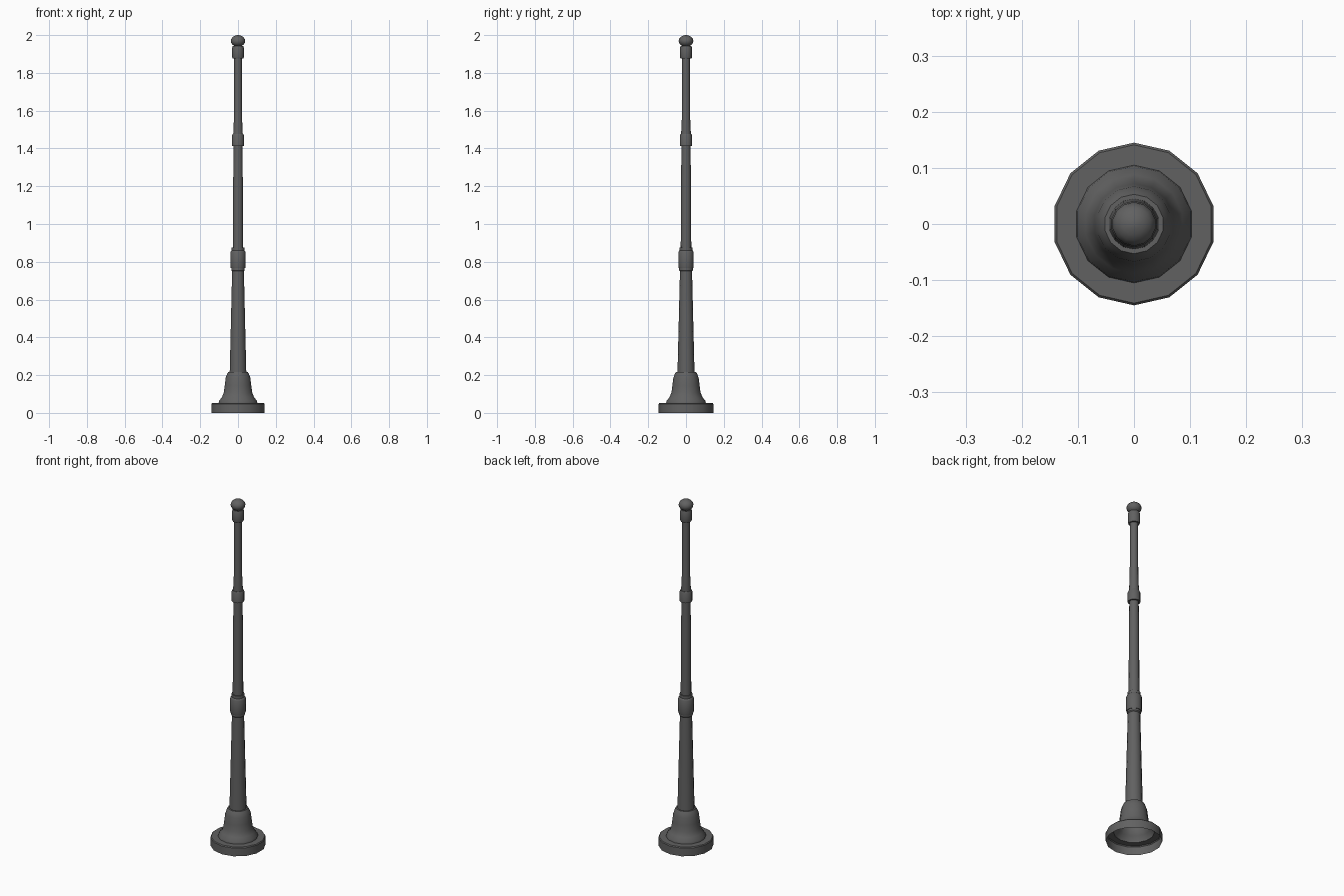
import bpy, bmesh, math

if "Cube" in bpy.data.objects:
    bpy.data.objects.remove(bpy.data.objects["Cube"])

SIDES = 14

metal = bpy.data.materials.new("dark_grey_metal")
metal.diffuse_color = (0.12, 0.12, 0.12, 1)
metal.use_nodes = True
metal.node_tree.nodes["Principled BSDF"].inputs["Base Color"].default_value = metal.diffuse_color


def lathe(name, profile, cap_top=False):
    """Spin (radius, height) points round z; a corner points along +y."""
    bm = bmesh.new()
    rings = []
    for r, z in profile:
        ring = []
        for i in range(SIDES):
            a = math.pi / 2 + math.tau * i / SIDES
            ring.append(bm.verts.new((r * math.cos(a), r * math.sin(a), z)))
        rings.append(ring)
    for lo, hi in zip(rings, rings[1:]):
        for i in range(SIDES):
            j = (i + 1) % SIDES
            bm.faces.new((lo[i], lo[j], hi[j], hi[i]))
    if cap_top:
        bm.faces.new(rings[-1])
    mesh = bpy.data.meshes.new(name)
    bm.to_mesh(mesh)
    bm.free()
    mesh.materials.append(metal)
    ob = bpy.data.objects.new(name, mesh)
    bpy.context.collection.objects.link(ob)
    bpy.context.view_layer.objects.active = ob
    ob.select_set(True)
    bpy.ops.object.shade_smooth_by_angle(angle=math.radians(35))
    ob.select_set(False)
    return ob


# Hollow foot, open underneath, with the bell rising from it
lathe("base", [(0.145, 0), (0.145, 0.047), (0.141, 0.052), (0.105, 0.052),
               (0.103, 0.064), (0.088, 0.082), (0.077, 0.108), (0.072, 0.145),
               (0.067, 0.185), (0.060, 0.205), (0.053, 0.217), (0.045, 0.217)])

# Tapered lower and upper shafts
lathe("lower_post", [(0.045, 0.215), (0.038, 0.50), (0.032, 0.75),
                     (0.036, 0.755), (0.036, 0.768)])
lathe("upper_post", [(0.028, 0.87), (0.026, 1.23), (0.024, 1.42),
                     (0.026, 1.475), (0.022, 1.56), (0.021, 1.82),
                     (0.021, 1.89)])

# Collars
lathe("middle_collar", [(0.032, 0.766), (0.039, 0.766), (0.041, 0.772),
                        (0.041, 0.85), (0.037, 0.858), (0.034, 0.86),
                        (0.034, 0.876), (0.027, 0.876)])
lathe("upper_collar", [(0.024, 1.413), (0.033, 1.413), (0.033, 1.468),
                       (0.029, 1.476), (0.024, 1.476)])
lathe("top_collar", [(0.021, 1.876), (0.029, 1.876), (0.032, 1.884),
                     (0.032, 1.932), (0.028, 1.943), (0.022, 1.943)])

# Flattened ball finial
ball = [(0.039 * math.cos(math.radians(a)), 1.969 + 0.031 * math.sin(math.radians(a)))
        for a in (-62, -40, -20, 0, 20, 40, 60, 78)]
lathe("finial", ball + [(0.003, 2.0)], cap_top=True)
